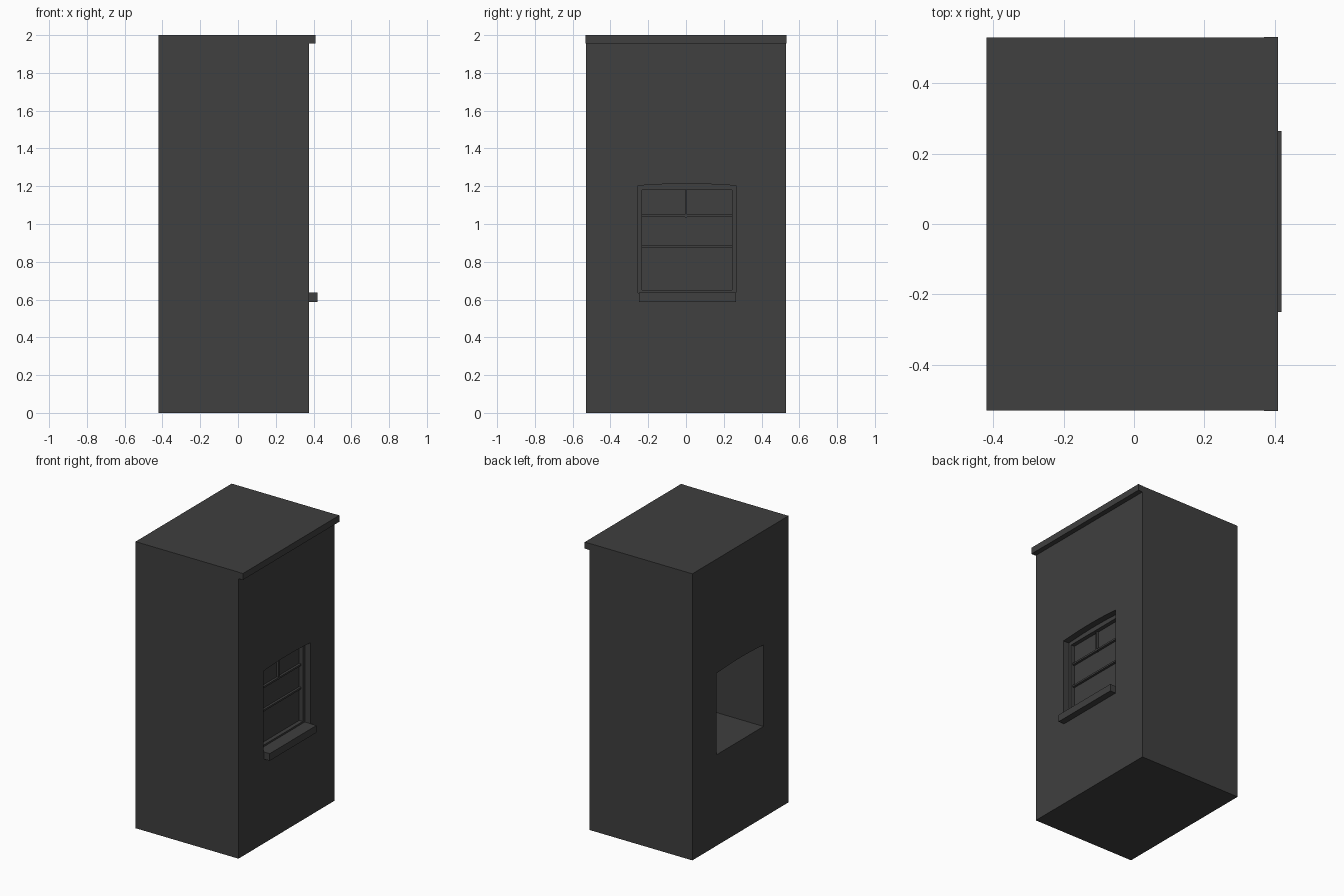
import bpy, bmesh

if "Cube" in bpy.data.objects:
    bpy.data.objects.remove(bpy.data.objects["Cube"])

dark = bpy.data.materials.new("dark_grey")
dark.diffuse_color = (0.05, 0.05, 0.05, 1)
dark.use_nodes = True
dark.node_tree.nodes["Principled BSDF"].inputs["Base Color"].default_value = dark.diffuse_color
SEG = 8  # segments along each (slightly arched) top edge


def finish(name, bm):
    bmesh.ops.recalc_face_normals(bm, faces=bm.faces)
    me = bpy.data.meshes.new(name)
    bm.to_mesh(me)
    bm.free()
    me.materials.append(dark)
    ob = bpy.data.objects.new(name, me)
    bpy.context.collection.objects.link(ob)
    return ob


def box(name, x0, x1, y0, y1, z0, z1):
    bm = bmesh.new()
    bmesh.ops.create_cube(bm, size=1)
    for v in bm.verts:
        v.co = ((x0 + x1) / 2 + v.co.x * (x1 - x0),
                (y0 + y1) / 2 + v.co.y * (y1 - y0),
                (z0 + z1) / 2 + v.co.z * (z1 - z0))
    return finish(name, bm)


def outline(y0, y1, z0, z1, rise=0.0):
    """Rectangle in the YZ plane whose top edge bows up by rise."""
    pts = [(y0, z0), (y1, z0)]
    for i in range(SEG + 1):
        t = i / SEG
        pts.append((y1 + (y0 - y1) * t, z1 + rise * 4 * t * (1 - t)))
    return pts


def ring(name, x0, x1, outer, inner):
    """Solid between two outlines, from x0 to x1."""
    bm = bmesh.new()
    loops = [[bm.verts.new((x, y, z)) for y, z in pts]
             for x, pts in ((x0, outer), (x1, outer), (x1, inner), (x0, inner))]
    n = len(outer)
    for k in range(4):
        a, b = loops[k], loops[(k + 1) % 4]
        for i in range(n):
            j = (i + 1) % n
            bm.faces.new((a[i], a[j], b[j], b[i]))
    return finish(name, bm)


# Wall block with the window opening running right through
opening = outline(-0.255, 0.265, 0.635, 1.203, 0.01)
ring("wall_block", -0.42, 0.375, outline(-0.53, 0.53, 0, 2), opening)

# Cornice and window sill
box("cornice", 0.37, 0.41, -0.532, 0.532, 1.955, 2.0)
box("window_sill", 0.32, 0.42, -0.25, 0.265, 0.588, 0.638)

# Recessed outer frame and thinner inner sash
frame_inner = outline(-0.233, 0.243, 0.65, 1.18)
ring("window_frame", 0.29, 0.33, opening, frame_inner)

# Glass and glazing bars
box("glass", 0.298, 0.302, -0.24, 0.25, 0.645, 1.185)
for name, z in (("transom_bar", 1.043), ("meeting_rail", 0.88)):
    box(name, 0.295, 0.318, -0.235, 0.245, z - 0.006, z + 0.006)
box("mullion", 0.295, 0.318, -0.006, 0.006, 1.035, 1.18)
